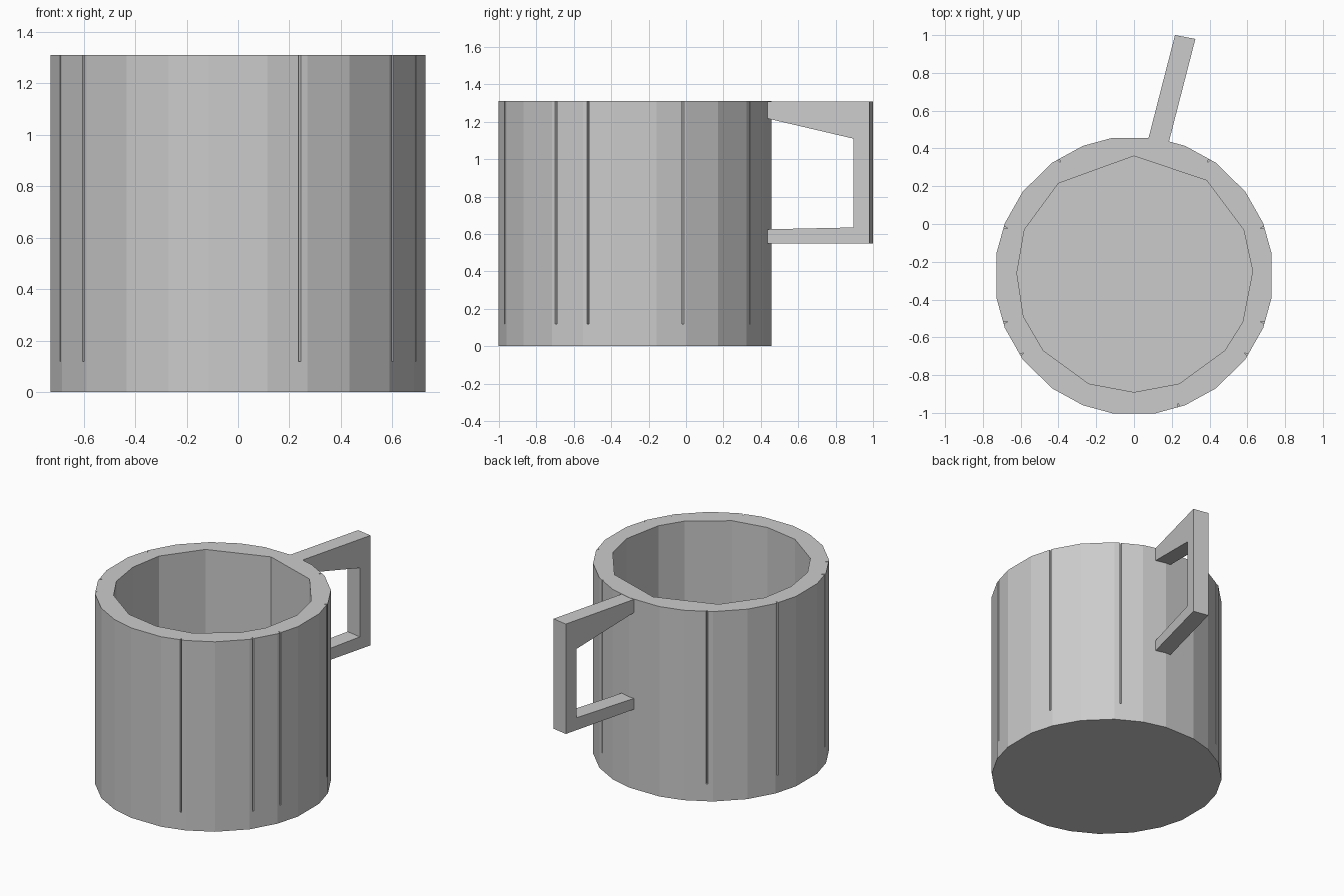
import bpy, bmesh
from math import cos, sin, radians
from mathutils import Vector

if "Cube" in bpy.data.objects:
    bpy.data.objects.remove(bpy.data.objects["Cube"], do_unlink=True)

grey = bpy.data.materials.new("light grey")
grey.use_nodes = True
grey.diffuse_color = (0.6, 0.6, 0.6, 1)
grey.node_tree.nodes["Principled BSDF"].inputs["Base Color"].default_value = (0.6, 0.6, 0.6, 1)

CENTRE = -0.273
RADIUS = 0.738
HEIGHT = 1.31
FLOOR = 0.12


def polar(angle, r):
    a = radians(angle)
    return r * cos(a), CENTRE + r * sin(a)


def extrude_outline(bm, points, offset):
    """Fill an outline and extrude it by offset into a closed solid."""
    face = bm.faces.new([bm.verts.new(p) for p in points])
    geom = bmesh.ops.extrude_face_region(bm, geom=[face], use_keep_orig=True)["geom"]
    moved = [v for v in geom if isinstance(v, bmesh.types.BMVert)]
    bmesh.ops.translate(bm, verts=moved, vec=offset)


def make_object(name, bm):
    bmesh.ops.recalc_face_normals(bm, faces=bm.faces[:])
    mesh = bpy.data.meshes.new(name)
    bm.to_mesh(mesh)
    bm.free()
    mesh.materials.append(grey)
    obj = bpy.data.objects.new(name, mesh)
    bpy.context.collection.objects.link(obj)
    return obj


def cut(target, cutter):
    cutter.hide_render = True
    mod = target.modifiers.new("cut", 'BOOLEAN')
    mod.operation = 'DIFFERENCE'
    mod.solver = 'EXACT'
    mod.object = cutter
    bpy.context.view_layer.objects.active = target
    bpy.ops.object.modifier_apply(modifier=mod.name)
    bpy.data.objects.remove(cutter, do_unlink=True)


# Cup body: faceted outline repeated in each quadrant
quarter = [9, 22, 37, 54, 68.5, 81]
angles = quarter + [180 - a for a in reversed(quarter)]
angles += [a + 180 for a in angles]
bm = bmesh.new()
extrude_outline(bm, [(*polar(a, RADIUS), 0) for a in angles], (0, 0, HEIGHT))
cup = make_object("cup", bm)

# Hollow with its own coarser, uneven facets
hollow = [(0, .36), (.385, .23), (.58, -.03), (.628, -.25), (.575, -.52),
          (.48, -.67), (.24, -.845), (0, -.89), (-.24, -.845), (-.48, -.67),
          (-.585, -.49), (-.62, -.26), (-.58, -.03), (-.40, .215)]
bm = bmesh.new()
extrude_outline(bm, [(x, y, FLOOR) for x, y in hollow], (0, 0, HEIGHT))
cut(cup, make_object("hollow_cutter", bm))

# Narrow upright grooves down the outer wall
bm = bmesh.new()
for a in (20.5, 57, 123, 159.5, 200, 215, 289, 325, 340):
    wedge = [polar(a - 0.8, RADIUS + .02), polar(a + 0.8, RADIUS + .02),
             polar(a, RADIUS - .025)]
    extrude_outline(bm, [(x, y, FLOOR) for x, y in wedge], (0, 0, HEIGHT))
cut(cup, make_object("groove_cutter", bm))

# Handle: open bracket profile, skewed sideways as it leaves the wall
top = HEIGHT - 0.002
profile = [(.425, top), (.98, top), (.98, .55), (.425, .55), (.425, .625),
           (.895, .635), (.895, 1.11), (.425, 1.22)]
bm = bmesh.new()
side = [(.19 + (y - .455) * .257, y, z) for y, z in profile]
extrude_outline(bm, side, Vector((-.108, .02, 0)))
handle = make_object("handle", bm)
